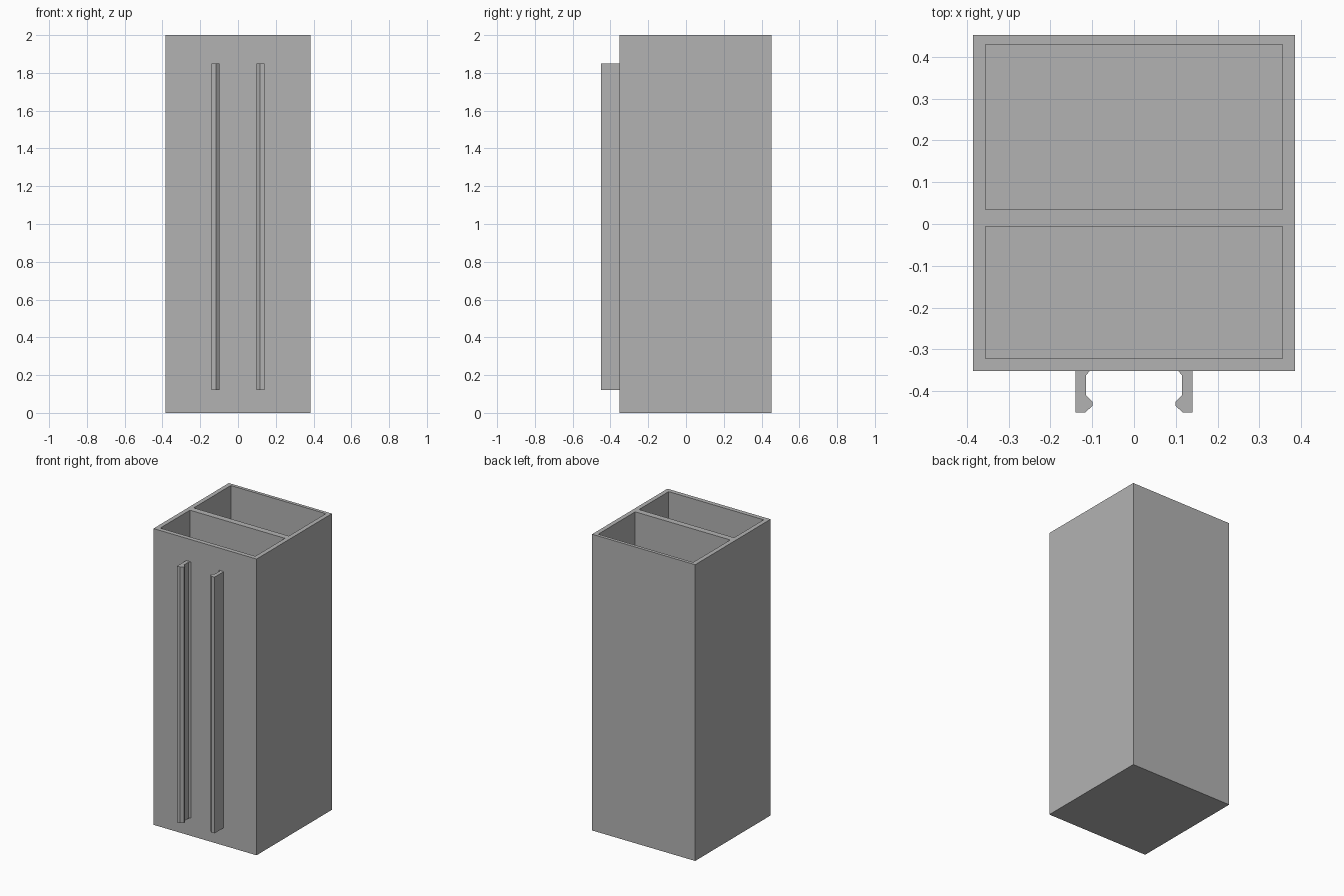
import bpy
import bmesh

default = bpy.data.objects.get("Cube")
if default:
    bpy.data.objects.remove(default, do_unlink=True)

grey = bpy.data.materials.new("plain grey")
grey.use_nodes = True
colour = (0.45, 0.45, 0.45, 1)
grey.diffuse_color = colour
grey.node_tree.nodes["Principled BSDF"].inputs["Base Color"].default_value = colour

HEIGHT, FLOOR = 2.0, 0.03
CLIP_LOW, CLIP_HIGH = 0.12, 1.85


def add_object(name, bm):
    bmesh.ops.recalc_face_normals(bm, faces=bm.faces)
    mesh = bpy.data.meshes.new(name)
    bm.to_mesh(mesh)
    bm.free()
    mesh.materials.append(grey)
    obj = bpy.data.objects.new(name, mesh)
    bpy.context.collection.objects.link(obj)
    return obj


def extrude(bm, faces, dz):
    new = bmesh.ops.extrude_face_region(bm, geom=faces)["geom"]
    verts = [v for v in new if isinstance(v, bmesh.types.BMVert)]
    bmesh.ops.translate(bm, verts=verts, vec=(0, 0, dz))
    return [f for f in new if isinstance(f, bmesh.types.BMFace)]


# Body: a plan grid raised to full height, with two cells sunk as compartments
xs = [-0.385, -0.355, 0.355, 0.385]
ys = [-0.352, -0.322, -0.006, 0.035, 0.43, 0.452]
bm = bmesh.new()
grid = [[bm.verts.new((x, y, 0)) for y in ys] for x in xs]
for i in range(len(xs) - 1):
    for j in range(len(ys) - 1):
        bm.faces.new((grid[i][j], grid[i + 1][j],
                      grid[i + 1][j + 1], grid[i][j + 1]))
top = extrude(bm, bm.faces[:], HEIGHT)
for low, high in ((ys[1], ys[2]), (ys[3], ys[4])):
    pocket = [f for f in top if f.is_valid
              and abs(f.calc_center_median().x) < 0.1
              and low < f.calc_center_median().y < high]
    extrude(bm, pocket, FLOOR - HEIGHT)
    bmesh.ops.delete(bm, geom=[f for f in pocket if f.is_valid],
                     context="FACES_ONLY")
add_object("divided_container", bm)

# Hooked clip rails on the front
profile = [(0.14, -0.352), (0.14, -0.451), (0.117, -0.451), (0.099, -0.435),
           (0.099, -0.426), (0.115, -0.41), (0.115, -0.362), (0.106, -0.352)]
for side, name in ((1, "left_clip_rail"), (-1, "right_clip_rail")):
    bm = bmesh.new()
    base = bm.faces.new([bm.verts.new((side * x, y, CLIP_LOW))
                         for x, y in profile])
    extrude(bm, [base], CLIP_HIGH - CLIP_LOW)
    add_object(name, bm)
